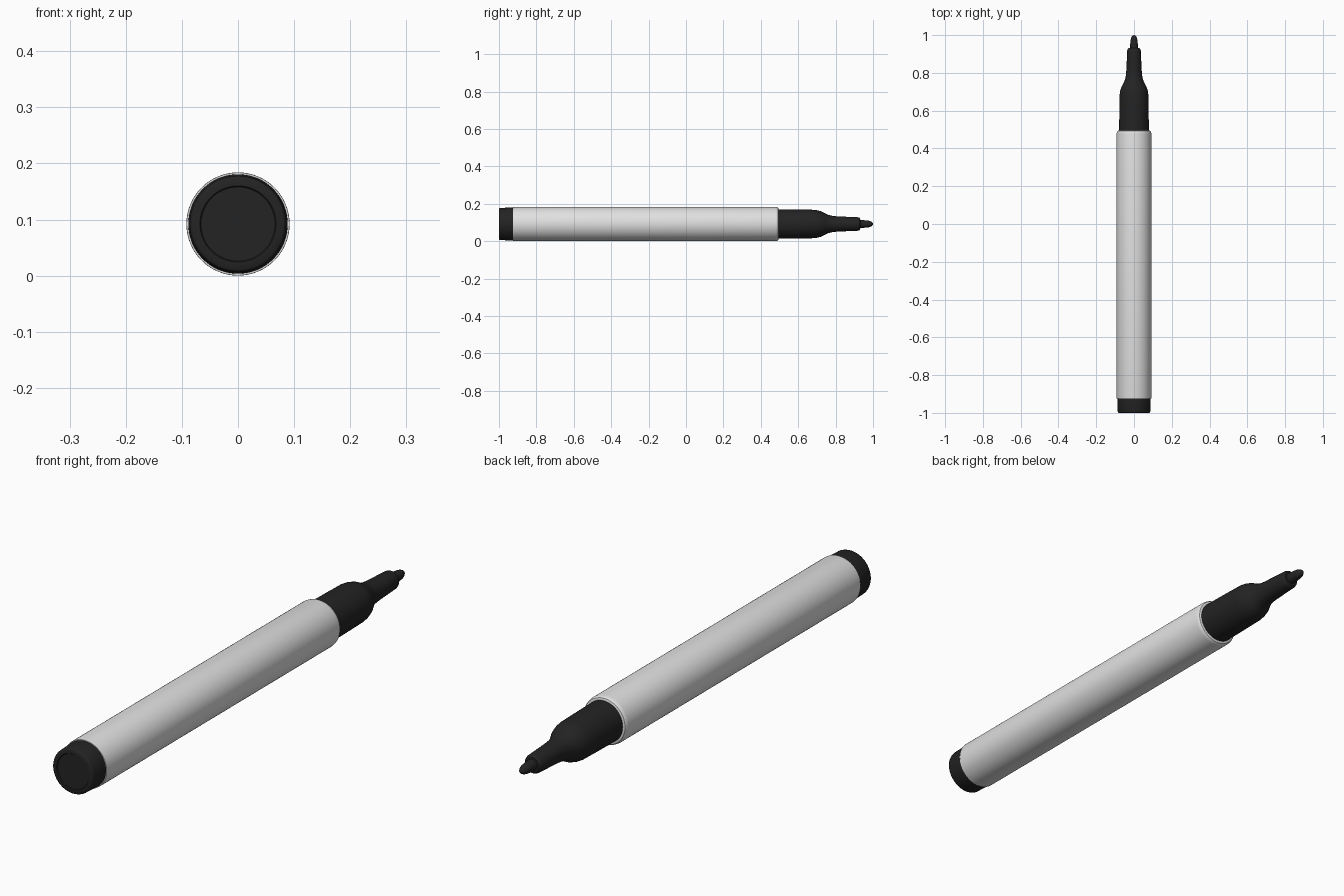
import bpy, bmesh, math

if "Cube" in bpy.data.objects:
    bpy.data.objects.remove(bpy.data.objects["Cube"])

SEGMENTS = 64
AXIS_Z = 0.092


def material(name, value):
    m = bpy.data.materials.new(name)
    m.diffuse_color = (value, value, value, 1)
    m.use_nodes = True
    m.node_tree.nodes["Principled BSDF"].inputs["Base Color"].default_value = m.diffuse_color
    return m


def lathe(name, profile, mat):
    """Revolve (y, radius) points around the pen's long axis."""
    bm = bmesh.new()
    rings = []
    for y, r in profile:
        if r == 0:
            rings.append([bm.verts.new((0, y, AXIS_Z))] * SEGMENTS)
        else:
            rings.append([bm.verts.new((r * math.cos(a), y, AXIS_Z + r * math.sin(a)))
                          for a in (2 * math.pi * i / SEGMENTS for i in range(SEGMENTS))])
    for a, b in zip(rings, rings[1:]):
        for i in range(SEGMENTS):
            j = (i + 1) % SEGMENTS
            bm.faces.new(list(dict.fromkeys((a[i], b[i], b[j], a[j]))))
    bmesh.ops.recalc_face_normals(bm, faces=bm.faces)
    mesh = bpy.data.meshes.new(name)
    bm.to_mesh(mesh)
    bm.free()
    mesh.materials.append(mat)
    obj = bpy.data.objects.new(name, mesh)
    bpy.context.collection.objects.link(obj)
    bpy.ops.object.select_all(action='DESELECT')
    obj.select_set(True)
    bpy.context.view_layer.objects.active = obj
    bpy.ops.object.shade_smooth_by_angle(angle=math.radians(35))
    return obj


white = material("barrel_white", 0.75)
black = material("plastic_black", 0.017)

# White barrel with a rounded front lip
lathe("barrel", [(-0.925, 0), (-0.925, 0.0915), (-0.922, 0.092), (0.478, 0.092),
                 (0.487, 0.0905), (0.493, 0.087), (0.495, 0.082), (0.495, 0)], white)

# Rear plug with bevelled rim and a shallow round step
lathe("end_plug", [(-0.997, 0), (-0.997, 0.066), (-1.0, 0.068), (-1.0, 0.081),
                   (-0.998, 0.084), (-0.993, 0.086), (-0.925, 0.0885),
                   (-0.92, 0.0885), (-0.92, 0)], black)

# Grip section: collar, shoulder and tapering neck
lathe("grip", [(0.48, 0), (0.48, 0.079), (0.60, 0.0775), (0.685, 0.076), (0.705, 0.073),
               (0.725, 0.067), (0.742, 0.058), (0.758, 0.050), (0.775, 0.045),
               (0.80, 0.0415), (0.86, 0.0385), (0.918, 0.036), (0.926, 0.034),
               (0.931, 0.029), (0.932, 0.02), (0.932, 0)], black)

# Rounded writing tip
lathe("nib", [(0.925, 0), (0.925, 0.022), (0.955, 0.020), (0.975, 0.018), (0.987, 0.0145),
              (0.995, 0.010), (0.999, 0.005), (1.0, 0)], black)
